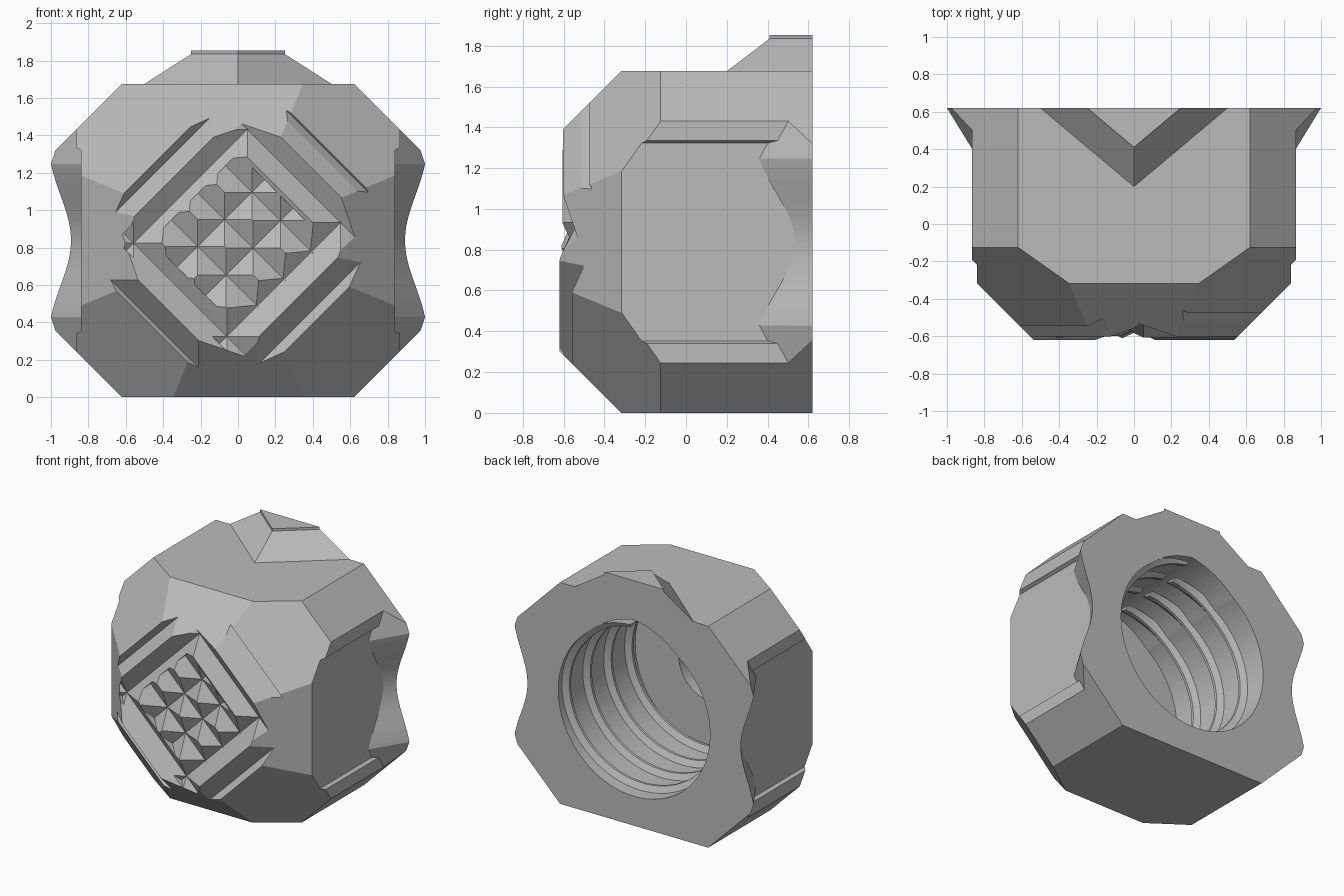
import bpy, bmesh
from math import sin, cos, pi, radians
from mathutils import Vector, Matrix

if "Cube" in bpy.data.objects:
    bpy.data.objects.remove(bpy.data.objects["Cube"])

MID = 0.8375      # height of the main axis
BACK = 0.62
BORE = 0.635
BORE_Z = 0.02     # bore centre above the main axis
SLOPE = 0.615     # flange spread, x per y

grey = bpy.data.materials.new("plain_grey")
grey.use_nodes = True
grey.diffuse_color = (0.5, 0.5, 0.5, 1)
grey.node_tree.nodes["Principled BSDF"].inputs["Base Color"].default_value = (0.5, 0.5, 0.5, 1)


def finish(name, bm, cutter=False):
    bmesh.ops.remove_doubles(bm, verts=bm.verts, dist=1e-5)
    bmesh.ops.recalc_face_normals(bm, faces=bm.faces)
    mesh = bpy.data.meshes.new(name)
    bm.to_mesh(mesh)
    bm.free()
    mesh.materials.append(grey)
    ob = bpy.data.objects.new(name, mesh)
    bpy.context.collection.objects.link(ob)
    ob.location.z = MID
    if cutter:
        ob.hide_render = True
        ob.display_type = 'WIRE'
        ob.hide_set(True)
    return ob


def clip(bm, point, normal):
    """Cut away everything on the normal's side and close the cut."""
    bmesh.ops.bisect_plane(bm, geom=bm.verts[:] + bm.edges[:] + bm.faces[:],
                           plane_co=point, plane_no=normal, clear_outer=True)
    bmesh.ops.holes_fill(bm, edges=bm.edges, sides=0)


def block(low, high):
    bm = bmesh.new()
    bmesh.ops.create_cube(bm, size=1)
    low, high = Vector(low), Vector(high)
    for v in bm.verts:
        v.co = (low + high) / 2 + Vector(a * b for a, b in zip(v.co, high - low))
    return bm


def loft(bm, a, b):
    """Closed solid between two matching outlines."""
    a, b = [bm.verts.new(p) for p in a], [bm.verts.new(p) for p in b]
    n = len(a)
    bm.faces.new(a)
    bm.faces.new(b[::-1])
    for i in range(n):
        bm.faces.new((a[i], a[(i + 1) % n], b[(i + 1) % n], b[i]))


def prism(name, outline, y0, y1, shear=0):
    """Cutter extruded along y; shear slides it sideways, measured from the back."""
    bm = bmesh.new()
    loft(bm, *([(x + shear * (y - BACK), y, z) for x, z in outline] for y in (y0, y1)))
    return finish(name, bm, True)


def cut(ob, tool, overlapping=False):
    mod = ob.modifiers.new(tool.name, 'BOOLEAN')
    mod.operation = 'DIFFERENCE'
    mod.solver = 'EXACT'
    mod.use_self = overlapping
    mod.object = tool


def smooth(ob, angle):
    bpy.ops.object.select_all(action='DESELECT')
    ob.select_set(True)
    bpy.context.view_layer.objects.active = ob
    bpy.ops.object.shade_smooth_by_angle(angle=radians(angle))


# Body: chamfered block with an eight-sided taper at the front
bm = block((-0.865, -BACK, -MID), (0.865, BACK, MID))
for sx in (-1, 1):
    for sz in (-1, 1):
        clip(bm, (sx * 0.62, 0, sz * MID), (sx, 0, sz))
for i in range(8):
    d = Vector((cos(i * pi / 4), 0, sin(i * pi / 4)))
    clip(bm, d * 0.835 + Vector((0, -0.32, 0)), d + Vector((0, -1, 0)))
body = finish("body", bm)

# Shallow side panels
for s, side in ((1, "left"), (-1, "right")):
    cut(body, prism(side + "_panel_cutter",
                    [(s * 0.84, -0.485), (s * 0.95, -0.54), (s * 0.95, 0.54), (s * 0.84, 0.485)],
                    -1, 1))

# Bore with a softly pointed crown, and a small recess in its floor
outline = []
for i in range(120):
    off = -180 + 3 * i
    r = BORE + 0.065 * max(0, 1 - abs(off) / 35)
    outline.append((r * sin(radians(off)), BORE_Z + r * cos(radians(off))))
cut(body, prism("bore_cutter", outline, -0.3, 0.8))
cut(body, prism("recess_cutter", [(0.27 * cos(i * pi / 24), BORE_Z + 0.27 * sin(i * pi / 24))
                                  for i in range(48)], -0.42, 0))

# Front tread: V grooves in two diagonal directions
# (name, turn, outer grooves with depth, long grooves, short centre grooves)
tread = [("falling", 45, ((0.675, 0.46), (-0.63, 0.475)), (0.455, -0.405), (0.235, 0.028, -0.175)),
         ("rising", -45, ((0.57, 0.5), (-0.545, 0.5)), (0.385, -0.32), (0.13, -0.085))]
for name, turn, outer, longs, shorts in tread:
    grooves = [(c, 0.6, 0.11, depth) for c, depth in outer]
    grooves += [(c, 0.46, 0.135, 0.53) for c in longs]
    grooves += [(c, 0.33, 0.155, 0.535) for c in shorts]
    bm = bmesh.new()
    for c, half, w, depth in grooves:
        tri = [(c - w, -0.63), (c + w, -0.63), (c, -depth)]
        loft(bm, [(-half, y, v) for v, y in tri], [(half, y, v) for v, y in tri])
    bm.transform(Matrix.Rotation(radians(turn), 4, 'Y'))
    cut(body, finish(name + "_groove_cutter", bm, True), True)
smooth(body, 12)

# Side flanges at the back, with a sloping wave-shaped scoop
for s, side in ((1, "left"), (-1, "right")):
    bm = block((0.78, 0.2, -0.7), (1, BACK, 0.7))
    clip(bm, (0.84, 0.36, 0), (SLOPE, -0.378, 0))
    for sz in (-1, 1):
        clip(bm, (0.62, 0, sz * MID), (1, 0, sz))
        clip(bm, (1, BACK, sz * 0.41), (0.0468, -0.0288, sz * 0.0159))
    bm.transform(Matrix.Scale(s, 4, (1, 0, 0)))
    flange = finish(side + "_flange", bm)
    scoop = [(s * 2, -0.41)]
    for i in range(33):
        t = -1 + i / 16
        wave = 0.5 * (1 - cos(pi * t)) * 0.6 + 0.4 * t * t
        scoop.append((s * (0.893 + 0.107 * wave), 0.41 * t))
    scoop.append((s * 2, 0.41))
    cut(flange, prism(side + "_scoop_cutter", scoop, 0.1, 0.8, s * SLOPE))
    smooth(flange, 15)

# Pointed wedge on top
bm = bmesh.new()
rim, top = 0.9975, 1.0155
for (w0, f0, z0), (w1, f1, z1) in (((0.5, 0.2, MID), (0.25, 0.41, rim)),
                                   ((0.25, 0.41, rim), (0.25, 0.41, top))):
    loft(bm, [(-w0, BACK, z0), (0, f0, z0), (w0, BACK, z0)],
         [(-w1, BACK, z1), (0, f1, z1), (w1, BACK, z1)])
finish("top_wedge", bm)

# Thread ribs: helical turns inside the bore, each fading out at the crown
STEPS = 72
for k in range(4):
    bm = bmesh.new()
    rings = []
    for i in range(STEPS + 1):
        t = i / STEPS
        a = radians(93 + 354 * t)
        crest = BORE - 0.045 * min(1, t / 0.12, (1 - t) / 0.12)
        y = 0.36 - 0.25 * k + 0.24 * t
        rings.append([bm.verts.new((r * cos(a), min(yy, BACK - 0.002), BORE_Z + r * sin(a)))
                      for r, yy in ((BORE + 0.02, y + 0.045), (crest, y + 0.01),
                                    (crest, y - 0.01), (BORE + 0.02, y - 0.06))])
    bm.faces.new(rings[0])
    bm.faces.new(rings[-1][::-1])
    for p, q in zip(rings, rings[1:]):
        for j in range(4):
            bm.faces.new((p[j], p[(j + 1) % 4], q[(j + 1) % 4], q[j]))
    smooth(finish("thread_rib_%d" % (k + 1), bm), 25)
